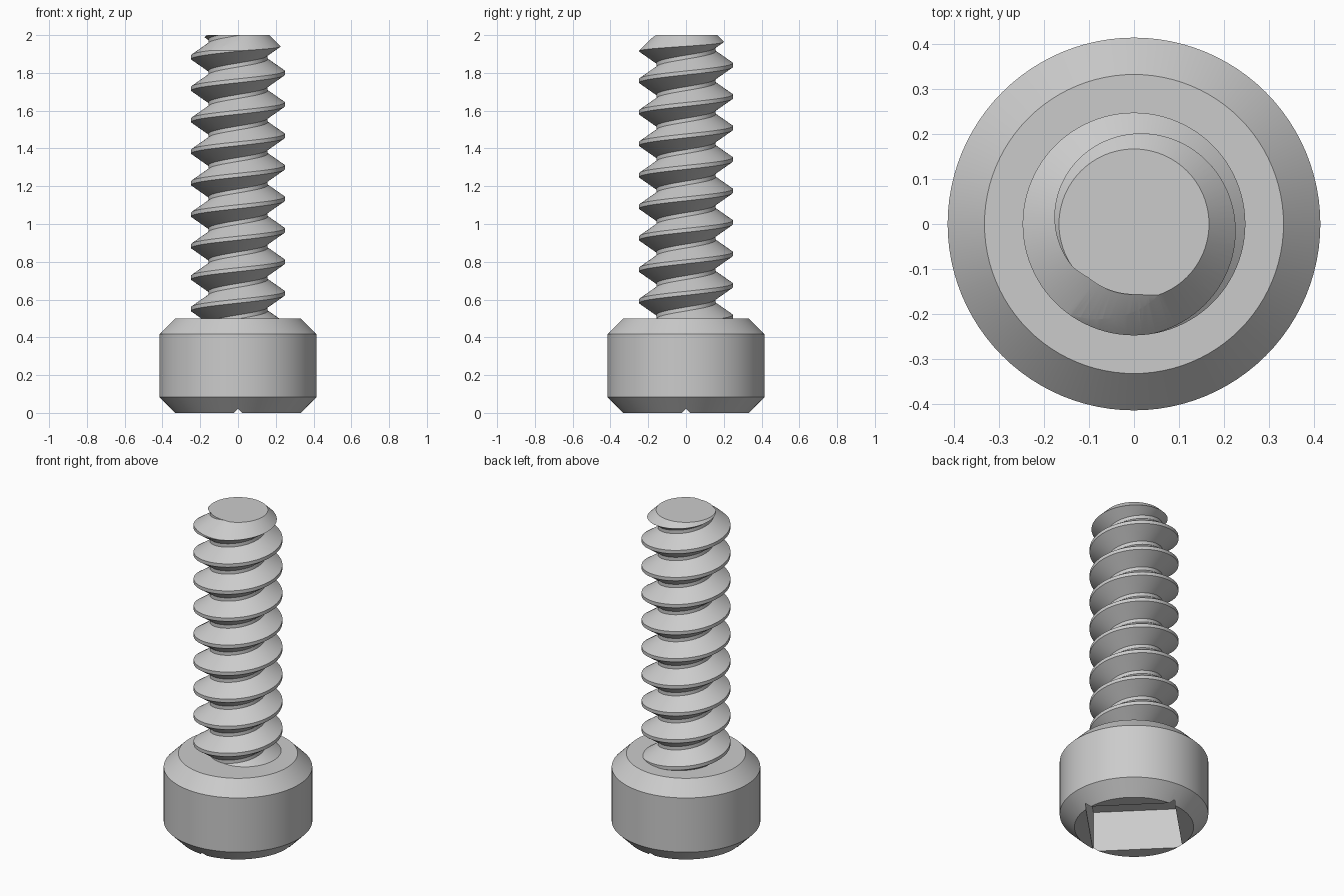
import bpy, bmesh, math

cube = bpy.data.objects.get("Cube")
if cube:
    bpy.data.objects.remove(cube, do_unlink=True)

PITCH = 1 / 6
SEG = 96          # steps per turn
CREST, ROOT = 0.248, 0.157
FLAT = PITCH / 8  # width of crest and root flats

steel = bpy.data.materials.new("grey steel")
steel.use_nodes = True
GREY = (0.6, 0.6, 0.6, 1)
steel.diffuse_color = GREY
steel.node_tree.nodes["Principled BSDF"].inputs["Base Color"].default_value = GREY


def make_object(name, bm):
    bmesh.ops.recalc_face_normals(bm, faces=bm.faces[:])
    mesh = bpy.data.meshes.new(name)
    bm.to_mesh(mesh)
    bm.free()
    mesh.materials.append(steel)
    obj = bpy.data.objects.new(name, mesh)
    bpy.context.collection.objects.link(obj)
    return obj


def turned(name, profile, segments=96):
    """Solid of revolution from (radius, z) points, with flat ends."""
    bm = bmesh.new()
    rings = [[bm.verts.new((r * math.cos(a), r * math.sin(a), z))
              for a in (math.tau * i / segments for i in range(segments))]
             for r, z in profile]
    for low, high in zip(rings, rings[1:]):
        for i in range(segments):
            k = (i + 1) % segments
            bm.faces.new((low[i], low[k], high[k], high[i]))
    bm.faces.new(rings[0])
    bm.faces.new(rings[-1])
    return make_object(name, bm)


def boolean(obj, tool, operation):
    """Apply a boolean and discard the tool."""
    mod = obj.modifiers.new("cut", "BOOLEAN")
    mod.object, mod.operation, mod.solver = tool, operation, "EXACT"
    bpy.context.view_layer.objects.active = obj
    bpy.ops.object.modifier_apply(modifier=mod.name)
    bpy.data.objects.remove(tool, do_unlink=True)


def smooth(obj):
    bpy.ops.object.select_all(action="DESELECT")
    obj.select_set(True)
    bpy.context.view_layer.objects.active = obj
    bpy.ops.object.shade_smooth_by_angle(angle=math.radians(30))


def helical_rod(name, start, turns):
    """Right-handed thread: one tooth profile swept up a helix, ends closed."""
    half = FLAT / 2
    tooth = [(CREST, -half), (CREST, half),
             (ROOT, PITCH / 2 - half), (ROOT, PITCH / 2 + half)]
    steps = turns * SEG
    bm = bmesh.new()
    grid = []
    for s in range(steps + SEG + 1):
        a = math.tau * s / SEG
        points = tooth if s <= steps else tooth[:1]
        grid.append([bm.verts.new((r * math.cos(a), r * math.sin(a),
                                   start + PITCH * s / SEG + dz))
                     for r, dz in points])

    def vert(s, j):
        return grid[s][j] if j < 4 else grid[s + SEG][0]

    for s in range(steps):
        for j in range(4):
            bm.faces.new((vert(s, j), vert(s + 1, j),
                          vert(s + 1, j + 1), vert(s, j + 1)))
    # Close both ends with fans to the axis
    rim = [e for e in bm.edges if e.is_boundary]
    middle = start + PITCH * turns / 2
    ends = [bm.verts.new((0, 0, start - PITCH)),
            bm.verts.new((0, 0, start + PITCH * (turns + 2)))]
    for e in rim:
        bm.faces.new((*e.verts, ends[e.verts[0].co.z > middle]))
    return make_object(name, bm)


# Head: cylinder chamfered at both ends
head = turned("head", [(0.333, 0), (0.415, 0.083), (0.415, 0.417), (0.333, 0.5)])

# Square drive socket, corners on the x and y axes
bm = bmesh.new()
bmesh.ops.create_cone(bm, cap_ends=True, segments=4, radius1=0.3536,
                      radius2=0.3536, depth=0.5)
socket = make_object("socket_cutter", bm)
socket.hide_render = True
boolean(head, socket, "DIFFERENCE")
smooth(head)

# Threaded shank, trimmed to a chamfered tip and sunk into the head
shank = helical_rod("threaded_shank", 1.8 - 9 * PITCH, 12)
envelope = turned("tip_envelope", [(0.367, 0.45), (0.367, 1.8), (0.167, 2)])
envelope.hide_render = True
boolean(shank, envelope, "INTERSECT")
smooth(shank)
